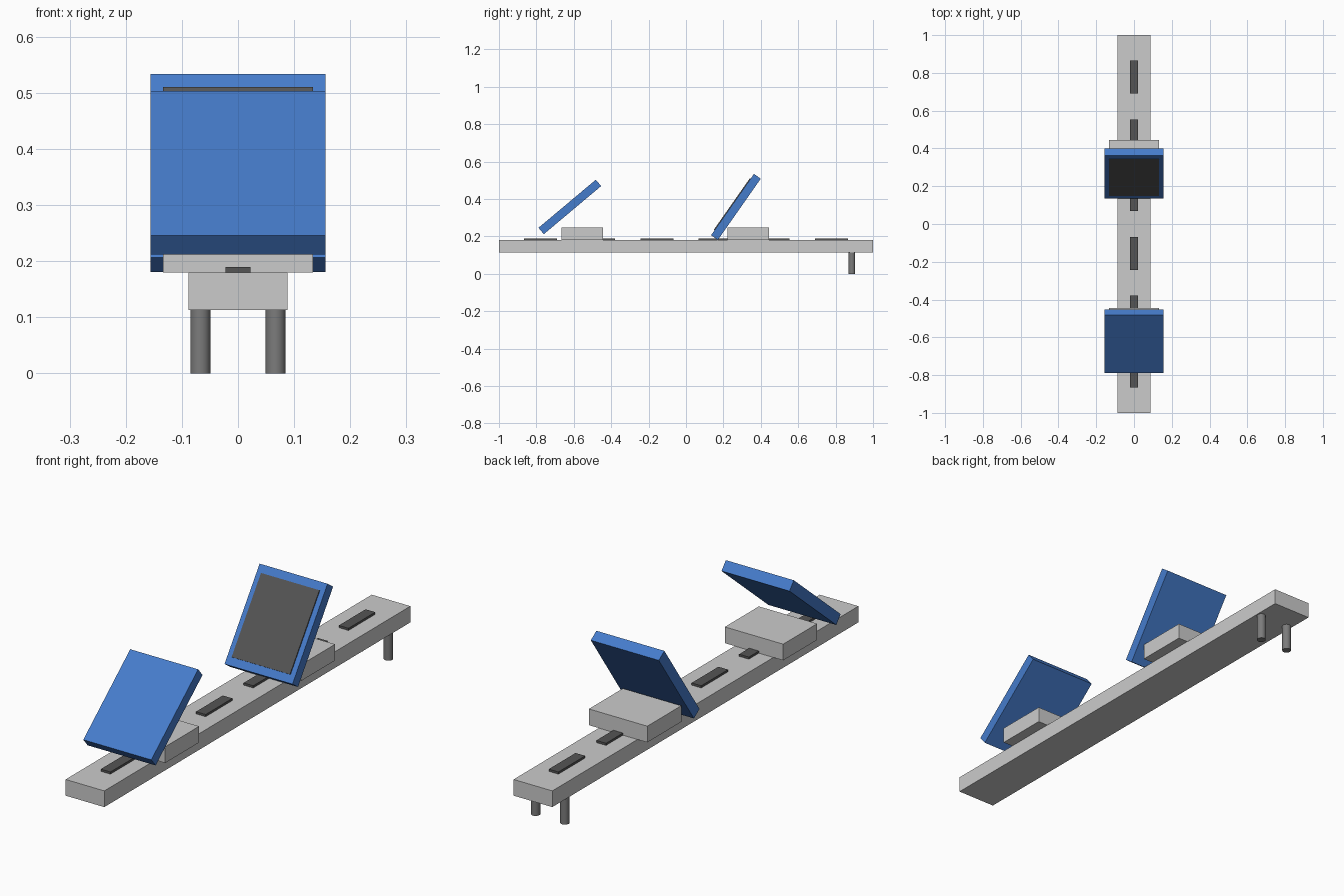
import bpy, math
from mathutils import Matrix, Vector

if "Cube" in bpy.data.objects:
    bpy.data.objects.remove(bpy.data.objects["Cube"])


def material(name, rgb):
    m = bpy.data.materials.new(name)
    m.diffuse_color = (*rgb, 1)
    m.use_nodes = True
    m.node_tree.nodes["Principled BSDF"].inputs["Base Color"].default_value = m.diffuse_color
    return m


BLUE = material("blue", (0.06, 0.20, 0.60))
DARK = material("dark_grey", (0.09, 0.09, 0.09))
STEEL = material("mid_grey", (0.2, 0.2, 0.2))


def box(name, size, centre, tilt=0.0, mat=None):
    bpy.ops.mesh.primitive_cube_add(size=1, location=centre)
    ob = bpy.context.object
    ob.name = name
    ob.scale = size
    ob.rotation_euler.x = tilt
    bpy.ops.object.transform_apply(location=False, rotation=False, scale=True)
    if mat:
        ob.data.materials.append(mat)
    return ob


BEAM_TOP = 0.18

# long beam
box("beam", (0.177, 2.0, 0.067), (0, 0, BEAM_TOP - 0.0335))

# row of dark strips along the beam
for i in range(6):
    y = (i - 2.5) * 0.3111
    box(f"beam_strip_{i + 1}", (0.044, 0.175, 0.009), (0, y, BEAM_TOP + 0.0045), mat=DARK)

# pair of legs at the back end
for side, x in (("left", -0.067), ("right", 0.067)):
    bpy.ops.mesh.primitive_cylinder_add(vertices=32, radius=0.0178, depth=0.113,
                                        location=(x, 0.887, 0.0565))
    leg = bpy.context.object
    leg.name = f"leg_{side}"
    leg.data.materials.append(STEEL)
    bpy.ops.object.shade_smooth_by_angle()

# base blocks with tilted panels
for label, y, degrees in (("front", -0.5555, 40), ("back", 0.3325, 55)):
    tilt = math.radians(degrees)
    box(f"{label}_block", (0.267, 0.222, 0.067), (0, y, BEAM_TOP + 0.0335))
    centre = Vector((0, y - 0.0657, 0.3572))
    box(f"{label}_panel", (0.311, 0.40, 0.0444), centre, tilt, BLUE)
    if label == "back":
        # thin dark screen on the upper face of the back panel
        normal = Matrix.Rotation(tilt, 3, 'X') @ Vector((0, 0, 1))
        box("panel_screen", (0.267, 0.335, 0.009), centre + normal * 0.0222, tilt, DARK)
